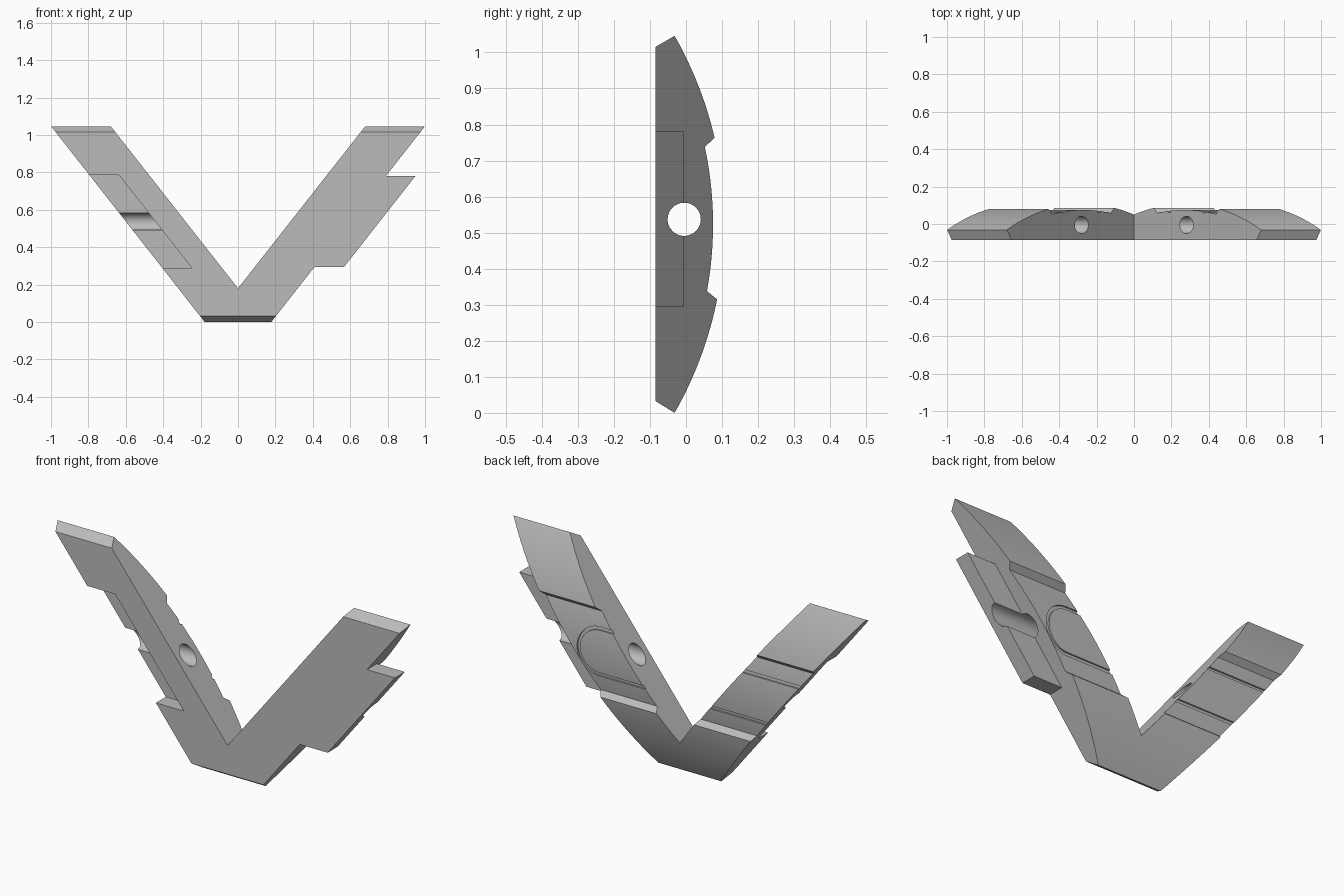
import bpy, bmesh, math
from mathutils import Vector

if "Cube" in bpy.data.objects:
    bpy.data.objects.remove(bpy.data.objects["Cube"])

FRONT, LAP = -0.085, -0.005          # front face and half-lap plane (y)
HEIGHT, SLANT = 1.046, 0.785         # overall height, arm lean dx/dz
ARC_Y, ARC_Z = -0.949, 0.523         # centre of the curved back
R_OUTER, R_INNER = 1.056, 1.024
MID = 0.537                          # height of the pin hole

grey = bpy.data.materials.new("plain grey")
grey.use_nodes = True
grey.diffuse_color = (0.5, 0.5, 0.5, 1)
grey.node_tree.nodes["Principled BSDF"].inputs["Base Color"].default_value = (0.5, 0.5, 0.5, 1)


def prism(name, points, start, depth):
    """Solid from 3D outline points shifted by start and extruded along depth."""
    bm = bmesh.new()
    face = bm.faces.new([bm.verts.new(Vector(p) + Vector(start)) for p in points])
    grown = bmesh.ops.extrude_face_region(bm, geom=[face])["geom"]
    verts = [g for g in grown if isinstance(g, bmesh.types.BMVert)]
    bmesh.ops.translate(bm, verts=verts, vec=depth)
    bmesh.ops.recalc_face_normals(bm, faces=bm.faces)
    mesh = bpy.data.meshes.new(name)
    bm.to_mesh(mesh)
    bm.free()
    obj = bpy.data.objects.new(name, mesh)
    mesh.materials.append(grey)
    bpy.context.collection.objects.link(obj)
    return obj


def front_prism(name, xz, y0, y1):
    return prism(name, [(x, 0, z) for x, z in xz], (0, y0, 0), (0, y1 - y0, 0))


def side_prism(name, yz):
    return prism(name, [(0, y, z) for y, z in yz], (-1.2, 0, 0), (2.4, 0, 0))


def combine(obj, tool, operation):
    tool.hide_render = True
    mod = obj.modifiers.new(operation.lower(), "BOOLEAN")
    mod.operation, mod.solver, mod.object = operation, "EXACT", tool
    bpy.ops.object.select_all(action="DESELECT")
    bpy.context.view_layer.objects.active = obj
    obj.select_set(True)
    bpy.ops.object.modifier_apply(modifier=mod.name)
    bpy.data.objects.remove(tool)


def back_arc(radius, z0, z1, steps):
    zs = [z0 + (z1 - z0) * i / steps for i in range(steps + 1)]
    return [(ARC_Y + math.sqrt(radius ** 2 - (z - ARC_Z) ** 2), z) for z in zs]


def outer(z):
    return 0.178 + SLANT * z


def inner(z):
    return SLANT * (z - 0.18)


# V-shaped plate
top = HEIGHT + 0.1
body = front_prism("v_bracket", [(-outer(-0.1), -0.1), (outer(-0.1), -0.1), (outer(top), top),
                                 (inner(top), top), (0, 0.18), (-inner(top), top),
                                 (-outer(top), top)], -0.3, 0.3)

# Bevelled front ends, curved back and the shallow middle step
profile = [(FRONT, 1.015), (FRONT, 0.033)]
profile += back_arc(R_OUTER, 0, 0.315, 20)
profile += back_arc(R_INNER, 0.338, 0.738, 24)
profile += back_arc(R_OUTER, 0.763, HEIGHT, 20)
combine(body, side_prism("profile", profile), "INTERSECT")

# Half-lap recess on the right arm
low, high, width = 0.29, 0.785, 0.158
recess = [(-outer(low) + width, low), (-outer(high) + width, high),
          (-outer(high) - 0.2, high), (-outer(low) - 0.2, low)]
combine(body, front_prism("recess", recess, -0.3, LAP), "DIFFERENCE")

# Matching half-lap tongue on the left arm
low, high = 0.295, 0.78
tongue = [(outer(low) - 0.1, low), (outer(low) + width, low),
          (outer(high) + width, high), (outer(high) - 0.1, high)]
combine(body, front_prism("tongue", tongue, FRONT, LAP), "UNION")

# Pin hole through both arms
turns = [math.tau * i / 48 for i in range(48)]
hole = [(LAP + 0.046 * math.cos(a), MID + 0.046 * math.sin(a)) for a in turns]
combine(body, side_prism("pin_hole", hole), "DIFFERENCE")


# Thin U-shaped groove across the back, rounded on the left arm
def capsule(radius, end):
    arc = [math.pi * (i / 32 - 0.5) for i in range(33)]
    return [(0.44 + radius * math.cos(a), MID + radius * math.sin(a)) for a in arc] + \
           [(end, MID + radius), (end, MID - radius)]


groove = front_prism("groove", capsule(0.125, -1.1), 0.0, 0.2)
combine(groove, front_prism("groove_core", capsule(0.108, -1.15), -0.1, 0.3), "DIFFERENCE")
floor = [(-0.2, 0.9), (-0.2, 0.15)] + back_arc(R_INNER - 0.008, 0.15, 0.9, 40)
combine(groove, side_prism("groove_floor", floor), "DIFFERENCE")
combine(body, groove, "DIFFERENCE")

# Smooth curves with crisp edges
bpy.ops.object.select_all(action="DESELECT")
body.select_set(True)
bpy.context.view_layer.objects.active = body
bpy.ops.object.shade_smooth_by_angle(angle=math.radians(20))
